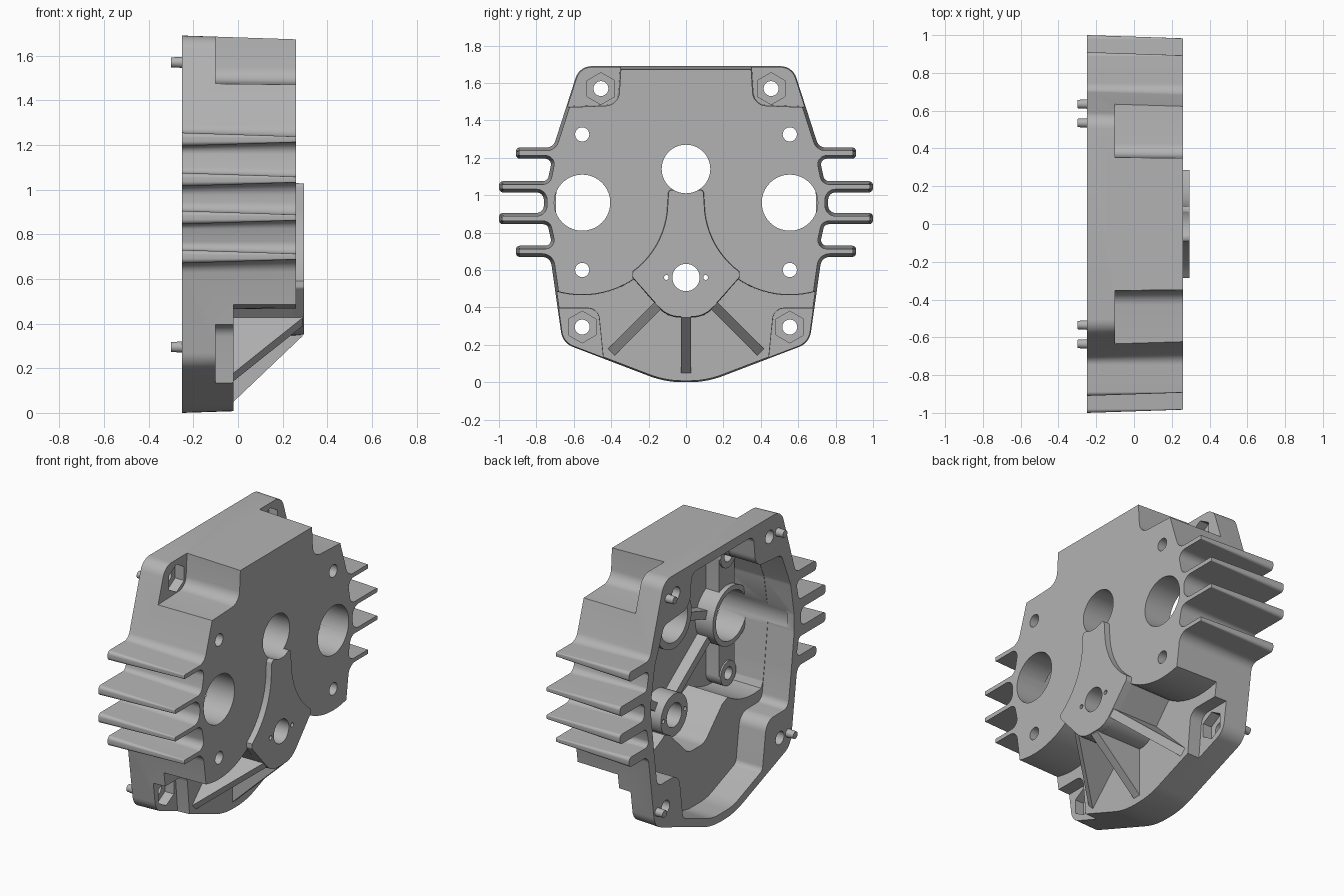
import bpy, bmesh
from math import sin, cos, tan, radians, pi
from mathutils import Vector

if "Cube" in bpy.data.objects:
    bpy.data.objects.remove(bpy.data.objects["Cube"])

# One cast-metal colour
metal = bpy.data.materials.new("cast_grey")
metal.use_nodes = True
GREY = (0.45, 0.45, 0.45, 1)
metal.diffuse_color = GREY
metal.node_tree.nodes["Principled BSDF"].inputs["Base Color"].default_value = GREY


# Profile helpers: every profile lies in the (y, z) plane
def mirrored(half):
    return half + [(-p[0],) + tuple(p[1:]) for p in reversed(half)]


def flipped(points):
    return [(-p[0],) + tuple(p[1:]) for p in points]


def arc(y, z, r, start, end, n=10):
    angles = [radians(start + (end - start) * i / n) for i in range(n + 1)]
    return [(y + r * cos(a), z + r * sin(a)) for a in angles]


def circle(y, z, r, n=40):
    return arc(y, z, r, 90, 450, n)[:-1]


def rounded(points, n=7):
    """Replace each corner that carries a radius by a fillet arc."""
    out = []
    for i, p in enumerate(points):
        here = Vector(p[:2])
        if len(p) < 3:
            out.append(here)
            continue
        a = (Vector(points[i - 1][:2]) - here).normalized()
        b = (Vector(points[(i + 1) % len(points)][:2]) - here).normalized()
        half = a.angle(b) / 2
        centre = here + (a + b).normalized() * p[2] / sin(half)
        v0 = here + a * p[2] / tan(half) - centre
        v1 = here + b * p[2] / tan(half) - centre
        turn = v0.angle(v1)
        for k in range(n + 1):
            t = k / n
            out.append(centre + (v0 * sin((1 - t) * turn) + v1 * sin(t * turn)) / sin(turn))
    return out


def inset(pts, d):
    """Move a closed profile inward by d (outward when negative)."""
    area = sum(pts[i - 1].cross(p) for i, p in enumerate(pts))
    side = 1 if area > 0 else -1
    out = []
    for i, p in enumerate(pts):
        e0 = (p - pts[i - 1]).normalized()
        e1 = (pts[(i + 1) % len(pts)] - p).normalized()
        n0, n1 = Vector((-e0.y, e0.x)), Vector((-e1.y, e1.x))
        out.append(p + (n0 + n1) * side * d / (1 + n0.dot(n1)))
    return out


def make_object(name, bm):
    bmesh.ops.recalc_face_normals(bm, faces=bm.faces)
    mesh = bpy.data.meshes.new(name)
    bm.to_mesh(mesh)
    bm.free()
    mesh.materials.append(metal)
    obj = bpy.data.objects.new(name, mesh)
    bpy.context.collection.objects.link(obj)
    return obj


def prism(name, profile, x0, x1, draft0=0, draft1=0):
    pts = rounded(profile)
    bm = bmesh.new()
    back = [bm.verts.new((x0, *p)) for p in inset(pts, draft0)]
    front = [bm.verts.new((x1, *p)) for p in inset(pts, draft1)]
    bm.faces.new(back)
    bm.faces.new(front)
    for i in range(len(pts)):
        bm.faces.new((back[i - 1], back[i], front[i], front[i - 1]))
    return make_object(name, bm)


def bar(a, b, width):
    a, b = Vector(a), Vector(b)
    d = (b - a).normalized() * width / 2
    s = Vector((-d.y, d.x))
    return [tuple(a + s), tuple(a - s), tuple(b - s), tuple(b + s)]


def combine(target, tool, operation):
    mod = target.modifiers.new("combine", 'BOOLEAN')
    mod.operation, mod.solver, mod.object = operation, 'EXACT', tool
    bpy.context.view_layer.objects.active = target
    bpy.ops.object.modifier_apply(modifier=mod.name)
    bpy.data.objects.remove(tool)


def cut(profile, x0, x1, draft=0):
    combine(housing, prism("cutter", profile, x0, x1, 0, -draft), 'DIFFERENCE')


def add(profile, x0, x1, draft=0):
    combine(housing, prism("addition", profile, x0, x1, 0, draft), 'UNION')


# Housing with cooling fins, drafted towards the front
T = 0.022
outline = mirrored([
    (0.57, 1.69, 0.09), (0.71, 1.255, 0.05),
    (0.91, 1.255, T), (0.91, 1.195, T), (0.715, 1.195, 0.03), (0.74, 1.075, 0.03),
    (1.0, 1.075, T), (1.0, 1.015, T), (0.76, 1.015, 0.04), (0.76, 0.905, 0.04),
    (1.0, 0.905, T), (1.0, 0.845, T), (0.74, 0.845, 0.03), (0.715, 0.73, 0.03),
    (0.91, 0.73, T), (0.91, 0.67, T), (0.725, 0.67, 0.05),
    (0.66, 0.21, 0.1), (0.11, 0.0, 0.5)])
housing = prism("housing", outline, -0.25, 0.26, 0, 0.017)

# Lower step around the central boss, and corner pockets
step = [(0.1, 0.345, 0.15)] + arc(0.555, 0.96, 0.495, 236, 290) + [(1.3, 0.55), (1.3, -0.3)]
cut(mirrored(step), -0.02, 0.5, 0.005)
top_pocket = [(0.345, 1.8), (0.365, 1.485, 0.07), (1.0, 1.46), (1.0, 1.8)]
low_pocket = [(0.42, -0.1), (0.47, 0.395, 0.06), (1.0, 0.395), (1.0, -0.1)]
for pocket in (top_pocket, low_pocket):
    cut(pocket, -0.1, 0.5, 0.008)
    cut(flipped(pocket), -0.1, 0.5, 0.008)

# Raised boss plate
plate = [(0.095, 1.03, 0.02)] + arc(0.555, 0.96, 0.455, 186, 234) + [(0.288, 0.56, 0.02), (0.1, 0.348, 0.15)]
add(mirrored(plate), 0.25, 0.295, 0.003)

# Three sloping gussets under the boss
for angle, reach in ((-90, 0.51), (-45, 0.565), (-135, 0.565)):
    d = Vector((0, cos(radians(angle)), sin(radians(angle))))
    s = Vector((0, -d.z, d.y)) * 0.026
    hub = Vector((0, 0, 0.56))
    bm = bmesh.new()
    rings = []
    for sign in (-1, 1):
        rings.append([bm.verts.new(hub + d * r + s * sign + Vector((x, 0, 0)))
                      for r, x in ((0.18, 0.29), (0.215, 0.29), (reach, -0.02), (reach, -0.04), (0.18, -0.04))])
        bm.faces.new(rings[-1])
    for i in range(5):
        bm.faces.new((rings[0][i - 1], rings[0][i], rings[1][i], rings[1][i - 1]))
    combine(housing, make_object("gusset", bm), 'UNION')

# Open cavity: shallow over the whole back, deep behind the upper body
upper = [(0.3, 1.635, 0.05), (0.32, 1.435, 0.08), (0.57, 1.415, 0.05),
         (0.66, 1.2, 0.1), (0.695, 1.0, 0.1), (0.695, 0.9, 0.1), (0.665, 0.66, 0.1)]
shallow = upper + [(0.635, 0.45, 0.05), (0.425, 0.45, 0.08), (0.385, 0.16, 0.04), (0.1, 0.05, 0.3)]
cut(mirrored(shallow), -0.3, -0.07)
deep = upper + [(0.65, 0.56, 0.03)] + arc(0.555, 0.96, 0.445, 280, 236) + [(0.255, 0.57), (0.08, 0.395, 0.1)]
cut(mirrored(deep), -0.3, 0.2, -0.005)

# Inner ribs and bearing hubs
SIDE = 0.555
for s in (-1, 1):
    add(bar((s * SIDE, 0.6), (s * SIDE, 1.325), 0.15), 0.11, 0.23)
    add(bar((0, 0.56), (s * SIDE, 0.96), 0.05), 0.13, 0.23)
    add(bar((0, 1.14), (s * SIDE, 0.96), 0.05), 0.13, 0.23)
    add(circle(s * SIDE, 0.96, 0.18), 0.08, 0.23)
    for z in (0.6, 1.325):
        add(circle(s * SIDE, z, 0.075), 0.1, 0.23)
add(circle(0, 1.14, 0.17), 0.08, 0.23)
add(circle(0, 0.56, 0.13), 0.08, 0.25)

# Bearing bores and small through holes
cut(circle(0, 1.14, 0.13), -0.4, 0.5)
cut(circle(0, 0.56, 0.073), -0.4, 0.5)
BOLTS = ((0.455, 1.57), (0.555, 0.295))
for s in (-1, 1):
    cut(circle(s * SIDE, 0.96, 0.15), -0.2, 0.5)
    cut(circle(s * 0.105, 0.56, 0.013, 16), -0.2, 0.5)
    for z in (0.6, 1.325):
        cut(circle(s * SIDE, z, 0.038, 24), -0.2, 0.5)
    # Bolt holes with hexagonal nut recesses
    for y, z in BOLTS:
        cut(circle(s * y, z, 0.04, 24), -0.4, 0.1)
        cut(circle(s * y, z, 0.085, 6), -0.16, 0.0)

# Locating pins on the mating face
pins = []
for s, side in ((-1, "right"), (1, "left")):
    for (y, z), level in zip(BOLTS, ("upper", "lower")):
        pins.append(prism(f"{level}_{side}_pin", circle(s * (y + 0.08), z, 0.028, 24), -0.3, -0.2, 0.006, 0))

# Smooth curved walls, keep edges crisp
bpy.ops.object.select_all(action='DESELECT')
for obj in [housing] + pins:
    obj.select_set(True)
bpy.context.view_layer.objects.active = housing
bpy.ops.object.shade_smooth_by_angle(angle=radians(30))
